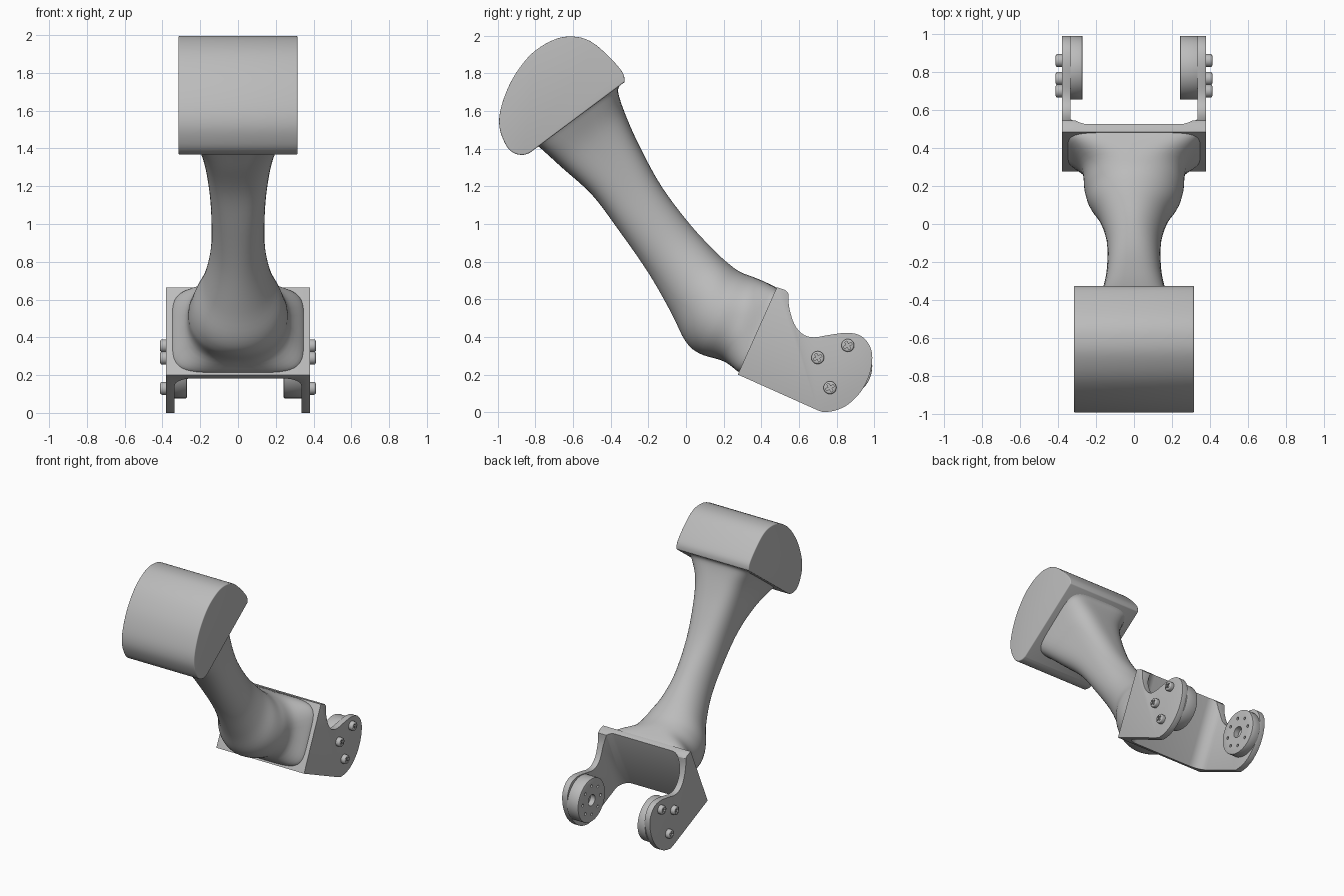
import bpy, bmesh, math
from mathutils import Vector, Matrix

cube = bpy.data.objects.get("Cube")
if cube:
    bpy.data.objects.remove(cube)

grey = bpy.data.materials.new("matte_grey")
grey.use_nodes = True
COLOUR = (0.5, 0.5, 0.5, 1)
grey.diffuse_color = COLOUR
grey.node_tree.nodes["Principled BSDF"].inputs["Base Color"].default_value = COLOUR


def finish(name, bm):
    """Turn a bmesh into an object with the shared material."""
    bmesh.ops.recalc_face_normals(bm, faces=bm.faces)
    mesh = bpy.data.meshes.new(name)
    bm.to_mesh(mesh)
    bm.free()
    mesh.materials.append(grey)
    obj = bpy.data.objects.new(name, mesh)
    bpy.context.collection.objects.link(obj)
    return obj


def activate(obj):
    bpy.ops.object.select_all(action='DESELECT')
    obj.select_set(True)
    bpy.context.view_layer.objects.active = obj


def smooth(obj, degrees=35):
    activate(obj)
    bpy.ops.object.shade_smooth_by_angle(angle=math.radians(degrees))


def boolean(obj, cutter, operation='DIFFERENCE'):
    cutter.hide_render = True
    mod = obj.modifiers.new("cut", 'BOOLEAN')
    mod.operation, mod.object, mod.solver = operation, cutter, 'EXACT'
    activate(obj)
    bpy.ops.object.modifier_apply(modifier=mod.name)
    bpy.data.objects.remove(cutter)


def bevel(obj, width, segments=4):
    mod = obj.modifiers.new("round", 'BEVEL')
    mod.width, mod.segments = width, segments
    mod.limit_method, mod.angle_limit = 'ANGLE', math.radians(35)
    activate(obj)
    bpy.ops.object.modifier_apply(modifier=mod.name)


def spline(points, steps, closed=False):
    """Smooth interpolation through tuples of any length."""
    pts = [Vector(p) for p in points]
    n, out = len(pts), []
    get = (lambda i: pts[i % n]) if closed else (lambda i: pts[max(0, min(n - 1, i))])
    for i in range(n if closed else n - 1):
        a, b, c, d = (get(i + k) for k in (-1, 0, 1, 2))
        for j in range(steps):
            t = j / steps
            out.append(0.5 * (2 * b + (c - a) * t + (2 * a - 5 * b + 4 * c - d) * t**2
                              + (3 * b - a - 3 * c + d) * t**3))
    return out if closed else out + [pts[-1]]


def prism(name, outline, place, low, high):
    """Extrude a 2D outline between two depths, using place(u, v, depth)."""
    bm = bmesh.new()
    rings = [[bm.verts.new(place(p[0], p[1], w)) for p in outline] for w in (low, high)]
    n = len(outline)
    for i in range(n):
        j = (i + 1) % n
        bm.faces.new((rings[0][i], rings[0][j], rings[1][j], rings[1][i]))
    for ring in rings:
        bm.faces.new(ring)
    return finish(name, bm)


def side(u, v, w):
    return Vector((w, u, v))


def rods(name, spots, x, length):
    """Cylinders along x; spots are (y, z, radius)."""
    bm = bmesh.new()
    for y, z, r in spots:
        mat = Matrix.Translation((x, y, z)) @ Matrix.Rotation(math.pi / 2, 4, 'Y')
        bmesh.ops.create_cone(bm, cap_ends=True, segments=48 if r > 0.03 else 16,
                              radius1=r, radius2=r, depth=length, matrix=mat)
    return finish(name, bm)


# Rounded head pad with a flat underside
crown = spline([(-0.325, 1.755), (-0.34, 1.81), (-0.42, 1.90), (-0.51, 1.972), (-0.6, 1.996),
                (-0.70, 1.98), (-0.82, 1.905), (-0.92, 1.775), (-0.98, 1.63), (-0.992, 1.52),
                (-0.96, 1.425), (-0.92, 1.38), (-0.87, 1.367), (-0.83, 1.378)], 5)
pad = prism("head_pad", crown, side, -0.315, 0.315)
bevel(pad, 0.045)
smooth(pad)

# Flaring shaft: upper y,z, lower y,z, half width, squareness
sections = [
    (-0.35, 1.74, -0.80, 1.42, 0.27, 5),
    (-0.36, 1.70, -0.77, 1.40, 0.25, 5),
    (-0.325, 1.59, -0.66, 1.30, 0.20, 3.6),
    (-0.25, 1.42, -0.50, 1.155, 0.165, 2.8),
    (-0.13, 1.20, -0.36, 0.97, 0.143, 2.3),
    (0.02, 1.00, -0.20, 0.74, 0.143, 2),
    (0.14, 0.87, -0.08, 0.53, 0.18, 2),
    (0.22, 0.795, -0.005, 0.38, 0.235, 2),
    (0.29, 0.745, 0.07, 0.312, 0.26, 2.1),
    (0.38, 0.71, 0.20, 0.27, 0.275, 2.6),
    (0.475, 0.665, 0.277, 0.215, 0.345, 5),
    (0.50, 0.64, 0.30, 0.21, 0.35, 5)]
SIDES = 48
bm = bmesh.new()
rings = []
for uy, uz, ly, lz, half, power in spline(sections, 5):
    mid = Vector((0, uy + ly, uz + lz)) / 2
    axis = Vector((0, uy - ly, uz - lz)) / 2
    ring = []
    for k in range(SIDES):
        a = math.tau * (k + 0.5) / SIDES
        c, s = (math.copysign(abs(f) ** (2 / power), f) for f in (math.cos(a), math.sin(a)))
        ring.append(bm.verts.new(mid + axis * c + Vector((half * s, 0, 0))))
    rings.append(ring)
for r0, r1 in zip(rings, rings[1:]):
    for k in range(SIDES):
        j = (k + 1) % SIDES
        bm.faces.new((r0[k], r0[j], r1[j], r1[k]))
bm.faces.new(rings[0])
bm.faces.new(rings[-1])
smooth(finish("shaft", bm), 60)

# Forked bracket: a tilted channel trimmed to the cheek outline
ORIGIN = Vector((0, 0.275, 0.2))
DEPTH = Vector((0, 0.912, -0.409))
RISE = Vector((0, 0.409, 0.912))
WEB, INNER, FILLET = 0.045, 0.335, 0.09
half = [(0.38, 0), (0.38, 1), (INNER, 1)]
for k in range(9):
    a = math.pi / 2 * k / 8
    half.append((INNER - FILLET + FILLET * math.cos(a), WEB + FILLET - FILLET * math.sin(a)))
channel = half + [(-x, d) for x, d in reversed(half)]
bracket = prism("forked_bracket", channel,
                lambda x, d, r: ORIGIN + DEPTH * d + RISE * r + Vector((x, 0, 0)), -0.2, 0.8)
notch = spline([(0.545, 0.63), (0.548, 0.56), (0.575, 0.47), (0.62, 0.415), (0.68, 0.398),
                (0.77, 0.412), (0.86, 0.422), (0.93, 0.405), (0.975, 0.355), (0.99, 0.29),
                (0.975, 0.2), (0.93, 0.11), (0.86, 0.04), (0.79, 0.008), (0.73, 0.0)], 4)
cheek = [(0.275, 0.2), (0.478, 0.655), (0.482, 0.664), (0.53, 0.648)] + notch + [(0.70, 0.01)]
boolean(bracket, prism("cheek_cutter", cheek, side, -0.5, 0.5), 'INTERSECT')
bevel(bracket, 0.014, 3)
smooth(bracket)

# Hubs and crossed screws on both cheeks
HUB_Y, HUB_Z = 0.822, 0.245
holes = [(HUB_Y, HUB_Z, 0.042)]
for k in range(8):
    a = math.tau * k / 8
    holes.append((HUB_Y + 0.11 * math.cos(a), HUB_Z + 0.11 * math.sin(a), 0.011))
cross = []
for k in range(4):
    a = math.tau * k / 4 + 0.5
    along, across = Vector((math.cos(a), math.sin(a))), Vector((-math.sin(a), math.cos(a)))
    cross += [along * 0.023 - across * 0.006, along * 0.023 + across * 0.006,
              (along + across) * 0.006]
for sign, label, inner in ((1, "left", 0.242), (-1, "right", 0.271)):
    hub = rods(label + "_hub", [(HUB_Y, HUB_Z, 0.168)], sign * (inner + 0.34) / 2, 0.34 - inner)
    bevel(hub, 0.005, 2)
    boolean(hub, rods("hole_cutter", holes, sign * inner, 0.08))
    smooth(hub)
    for i, (y, z) in enumerate(((0.70, 0.29), (0.86, 0.355), (0.765, 0.13))):
        screw = rods(f"{label}_screw_{i + 1}", [(y, z, 0.034)], sign * 0.39, 0.044)
        bevel(screw, 0.009, 3)
        slot = [(p.x + y, p.y + z) for p in cross]
        boolean(screw, prism("slot_cutter", slot, side, sign * 0.398, sign * 0.43))
        smooth(screw)
